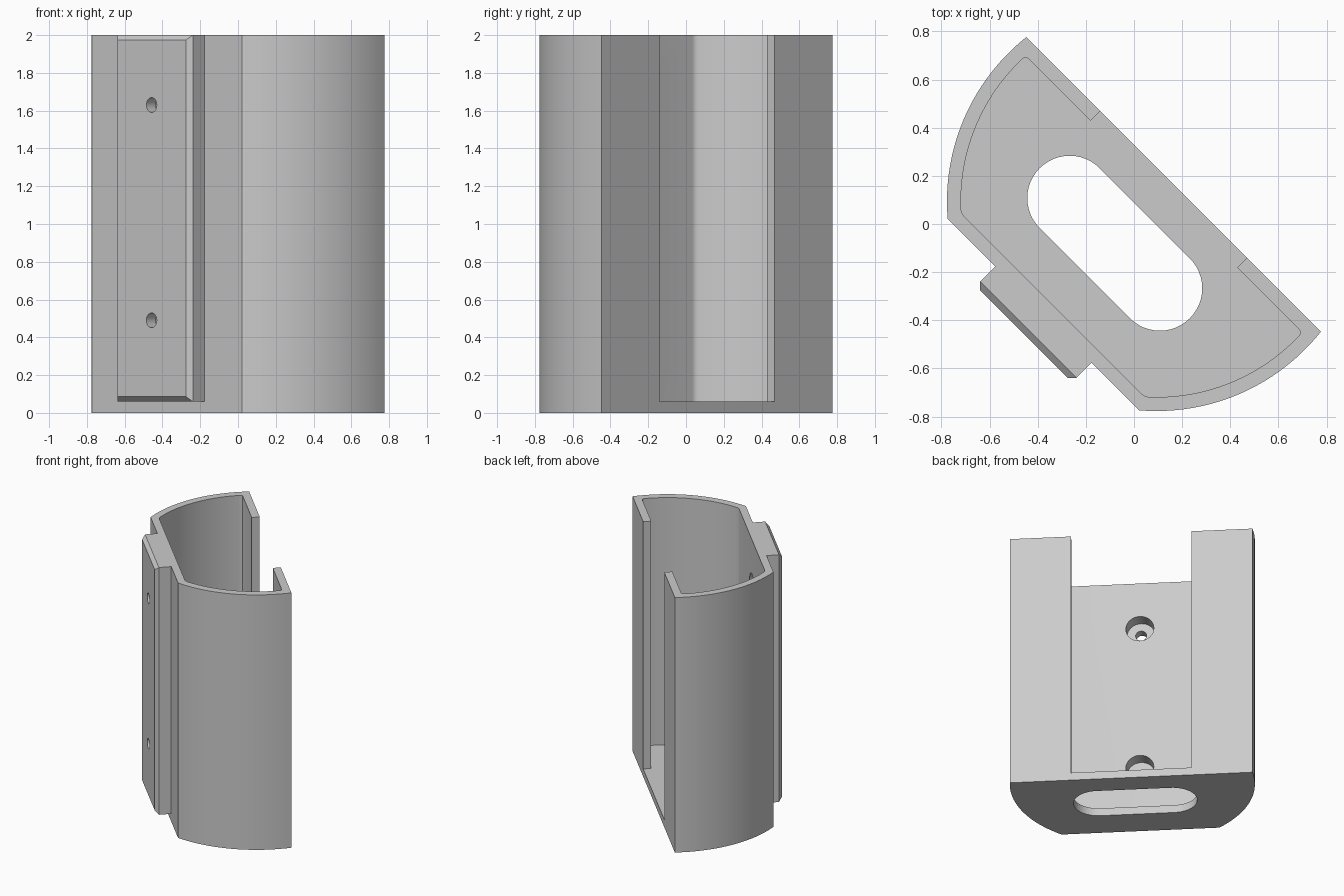
import bpy, bmesh, math
from mathutils import Matrix

if "Cube" in bpy.data.objects:
    bpy.data.objects.remove(bpy.data.objects["Cube"])

# Built with the flat front wall facing -y, turned 45 degrees at the end
CENTRE_Y = 0.133
FRONT, BACK = -0.532, 0.233
WALL, FLOOR, HEIGHT = 0.058, 0.06, 2.0


def finish(name, bm):
    bmesh.ops.recalc_face_normals(bm, faces=bm.faces)
    mesh = bpy.data.meshes.new(name)
    bm.to_mesh(mesh)
    bm.free()
    obj = bpy.data.objects.new(name, mesh)
    bpy.context.collection.objects.link(obj)
    return obj


def prism(name, points, z0, z1, rounding=0.0):
    bm = bmesh.new()
    face = bm.faces.new([bm.verts.new((x, y, z0)) for x, y in points])
    if rounding:
        # round only the sharp corners of the outline
        corners = [v for v in bm.verts
                   if v.link_edges[0].calc_length() > 0.1 or v.link_edges[1].calc_length() > 0.1]
        bmesh.ops.bevel(bm, geom=corners, offset=rounding, segments=3,
                        profile=0.5, affect='VERTICES')
    out = bmesh.ops.extrude_face_region(bm, geom=list(bm.faces))
    verts = [g for g in out['geom'] if isinstance(g, bmesh.types.BMVert)]
    bmesh.ops.translate(bm, verts=verts, vec=(0, 0, z1 - z0))
    return finish(name, bm)


def box(name, x0, x1, y0, y1, z0, z1):
    return prism(name, [(x0, y0), (x1, y0), (x1, y1), (x0, y1)], z0, z1)


def barrel_outline(radius, front, back, steps=28):
    """Flat front and back joined by arcs of one circle."""
    a0 = math.asin((front - CENTRE_Y) / radius)
    a1 = math.asin((back - CENTRE_Y) / radius)
    right = []
    for i in range(steps + 1):
        a = a0 + (a1 - a0) * i / steps
        right.append((radius * math.cos(a), CENTRE_Y + radius * math.sin(a)))
    return right + [(-x, y) for x, y in reversed(right)]


def stadium(half, radius, cy, steps=24):
    pts = []
    for side, start in ((1, -math.pi / 2), (-1, math.pi / 2)):
        for i in range(steps + 1):
            a = start + math.pi * i / steps
            pts.append((side * half + radius * math.cos(a), cy + radius * math.sin(a)))
    return pts


def bore(name, radius, y0, y1, z):
    bm = bmesh.new()
    bmesh.ops.create_cone(bm, cap_ends=True, segments=32, radius1=radius,
                          radius2=radius, depth=y1 - y0)
    bm.transform(Matrix.Translation((0, (y0 + y1) / 2, z)) @ Matrix.Rotation(math.pi / 2, 4, 'X'))
    return finish(name, bm)


def combine(target, other, operation):
    mod = target.modifiers.new("combine", 'BOOLEAN')
    mod.object, mod.operation, mod.solver = other, operation, 'EXACT'
    bpy.context.view_layer.objects.active = target
    bpy.ops.object.modifier_apply(modifier=mod.name)
    bpy.data.objects.remove(other, do_unlink=True)


# Holder shell
holder = prism("holder", barrel_outline(0.871, FRONT, BACK), 0, HEIGHT)

# Mounting plate with chamfered front edges
plate = box("mounting_plate", -0.283, 0.283, -0.647, FRONT + 0.02, FLOOR, HEIGHT)
bm = bmesh.new()
bm.from_mesh(plate.data)
edges = [e for e in bm.edges if all(v.co.y < -0.64 for v in e.verts)]
bmesh.ops.bevel(bm, geom=edges, offset=0.026, segments=1, affect='EDGES')
bm.to_mesh(plate.data)
bm.free()
combine(holder, plate, 'UNION')

# Hollow inside, back slot and floor opening
inside = barrel_outline(0.871 - WALL, FRONT + 0.056, BACK - WALL)
combine(holder, prism("cavity", inside, FLOOR, 2.2, rounding=0.015), 'DIFFERENCE')
combine(holder, box("slot", -0.431, 0.431, 0.0, 0.5, FLOOR, 2.2), 'DIFFERENCE')
combine(holder, prism("floor_opening", stadium(0.265, 0.176, -0.113), -0.2, 0.3), 'DIFFERENCE')

# Counterbored screw holes
for z in (0.49, 1.63):
    combine(holder, bore("screw_hole", 0.039, -0.8, -0.3, z), 'DIFFERENCE')
    combine(holder, bore("counterbore", 0.1, -0.58, -0.3, z), 'DIFFERENCE')

# Turn into place
holder.data.transform(Matrix.Rotation(-math.pi / 4, 4, 'Z'))

# Colour and shading
grey = bpy.data.materials.new("light grey")
grey.diffuse_color = (0.6, 0.6, 0.6, 1)
grey.use_nodes = True
grey.node_tree.nodes["Principled BSDF"].inputs["Base Color"].default_value = grey.diffuse_color
holder.data.materials.clear()
holder.data.materials.append(grey)
for p in holder.data.polygons:
    p.material_index = 0
bpy.ops.object.select_all(action='DESELECT')
holder.select_set(True)
bpy.context.view_layer.objects.active = holder
bpy.ops.object.shade_smooth_by_angle(angle=math.radians(25))
